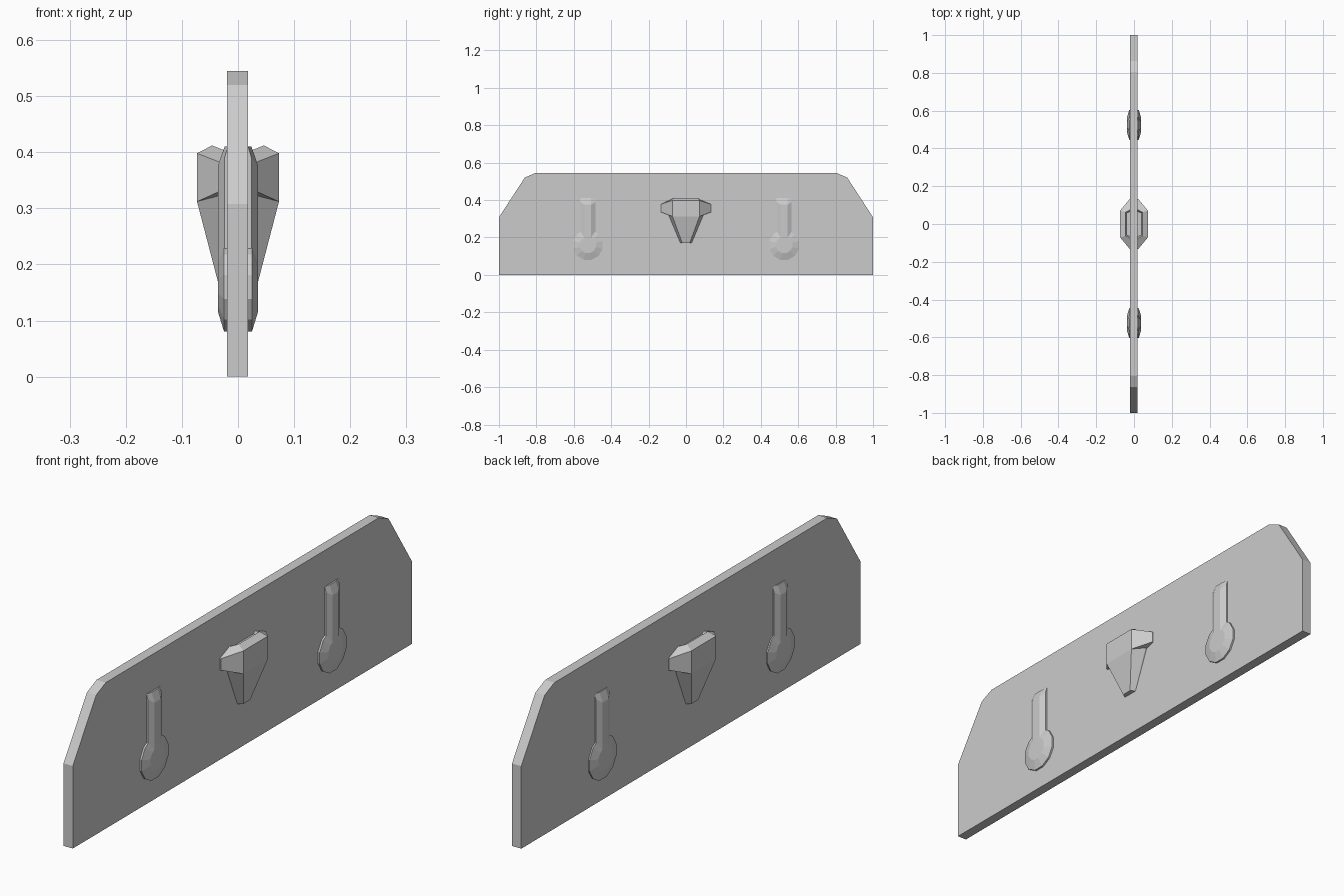
import bpy, bmesh
from math import pi, sin, cos

if "Cube" in bpy.data.objects:
    bpy.data.objects.remove(bpy.data.objects["Cube"])


def loft(name, rings, mirror=True):
    """Join equal-length closed rings of points with faces and cap both ends."""
    bm = bmesh.new()
    vs = [[bm.verts.new(p) for p in r] for r in rings]
    n = len(vs[0])
    for a, b in zip(vs, vs[1:]):
        for i in range(n):
            j = (i + 1) % n
            bm.faces.new((a[i], a[j], b[j], b[i]))
    bm.faces.new(vs[0])
    bm.faces.new(vs[-1])
    bmesh.ops.remove_doubles(bm, verts=bm.verts, dist=1e-5)
    bmesh.ops.recalc_face_normals(bm, faces=bm.faces)
    mesh = bpy.data.meshes.new(name)
    bm.to_mesh(mesh)
    bm.free()
    ob = bpy.data.objects.new(name, mesh)
    bpy.context.collection.objects.link(ob)
    if mirror:
        m = ob.modifiers.new("both_sides", 'MIRROR')
        m.use_mirror_merge = False
    return ob


# main board with clipped upper corners
half = [(1, 0), (1, .308), (.862, .52), (.805, .545)]
outline = half + [(-y, z) for y, z in reversed(half)]
loft("board", [[(x, y, z) for y, z in outline] for x in (-.02, .018)], False)

# keyhole-shaped raised ornaments, on both faces
for tag, yc in (("left", -.525), ("right", .525)):
    def disc(x, r, n=12):
        return [(x, yc + r * cos(2 * pi * (i + .5) / n),
                 .16 + r * sin(2 * pi * (i + .5) / n)) for i in range(n)]
    loft(f"disc_{tag}", [disc(.008, .082), disc(.025, .082), disc(.036, .045)])

    def bar(z, x_edge, x_mid, z_mid):
        return [(.008, yc - .04, z), (x_edge, yc - .04, z),
                (x_mid, yc - .018, z_mid), (x_mid, yc + .018, z_mid),
                (x_edge, yc + .04, z), (.008, yc + .04, z)]
    loft(f"stem_{tag}", [bar(.16, .024, .036, .16), bar(.39, .024, .036, .375),
                         bar(.41, .018, .024, .41)])


# central wedge emblem, each level: outer (x, y, z) then inner (x, y, z)
def level(xo, yo, zo, xi, yi, zi):
    return [(.008, -yo, zo), (xo, -yo, zo), (xi, -yi, zi),
            (xi, yi, zi), (xo, yo, zo), (.008, yo, zo)]


loft("emblem", [
    level(.019, .03, .17, .036, .02, .17),
    level(.024, .095, .325, .073, .072, .312),
    level(.022, .133, .335, .073, .072, .312),
    level(.022, .133, .378, .073, .072, .398),
    level(.021, .075, .402, .046, .062, .412),
    level(.020, .066, .394, .040, .058, .394),
])
